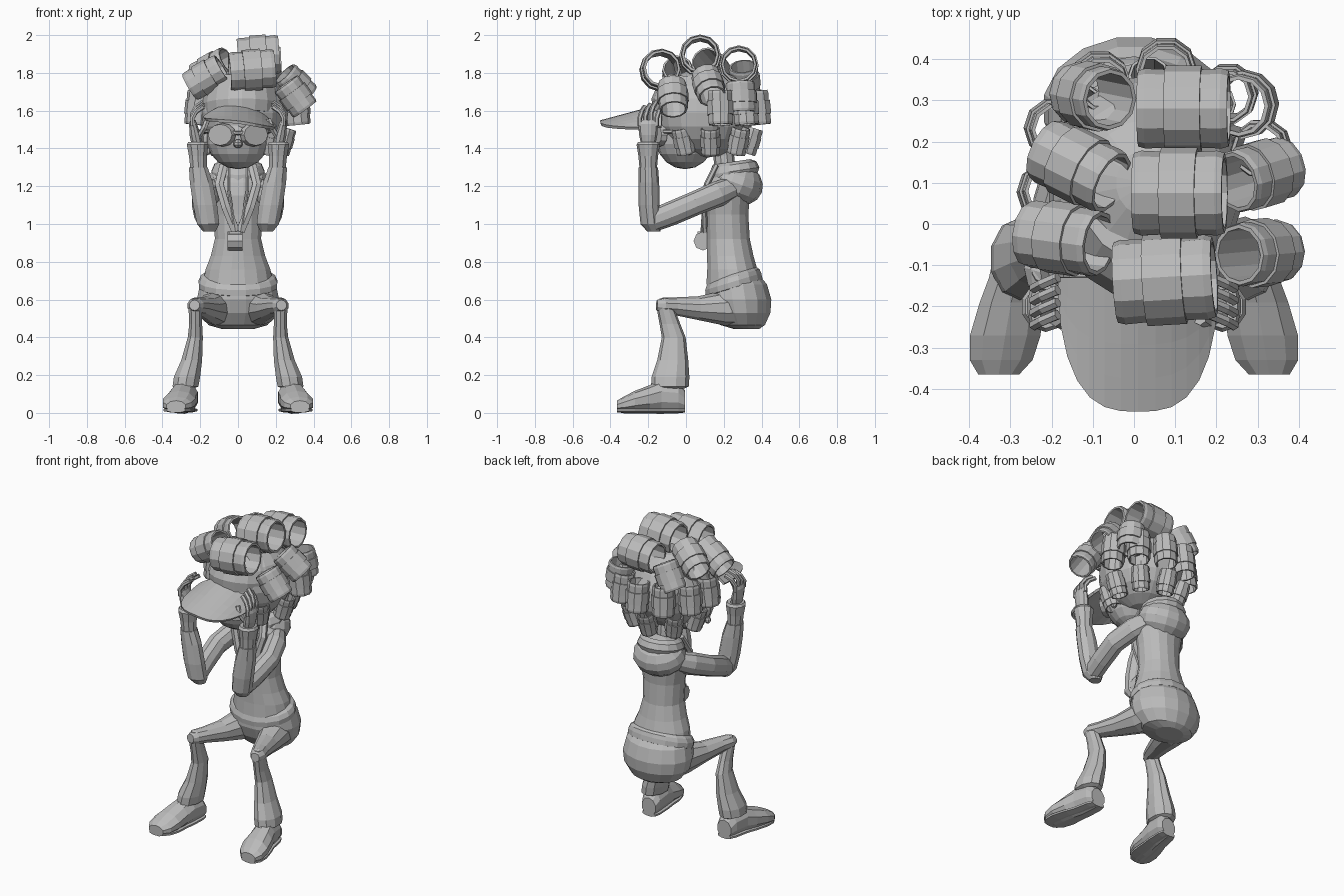
import bpy, bmesh, math
from mathutils import Vector, Matrix

cube = bpy.data.objects.get("Cube")
if cube:
    bpy.data.objects.remove(cube, do_unlink=True)

clay = bpy.data.materials.new("plain grey")
clay.use_nodes = True
shade = (0.5, 0.5, 0.5, 1)
clay.diffuse_color = shade
clay.node_tree.nodes["Principled BSDF"].inputs["Base Color"].default_value = shade


def finish(name, bm, mirror=False):
    bmesh.ops.recalc_face_normals(bm, faces=bm.faces)
    mesh = bpy.data.meshes.new(name)
    bm.to_mesh(mesh)
    bm.free()
    mesh.materials.append(clay)
    obj = bpy.data.objects.new(name, mesh)
    bpy.context.collection.objects.link(obj)
    if mirror:
        mod = obj.modifiers.new("mirror", "MIRROR")
        mod.use_mirror_merge = False
    return obj


def loft(name, rings, axis=None, sides=10, mirror=False):
    """Skin elliptical rings (x, y, z, width, depth) along a path."""
    bm = bmesh.new()
    centres = [Vector(r[:3]) for r in rings]
    loops = []
    for i, ring in enumerate(rings):
        ahead = centres[min(i + 1, len(rings) - 1)]
        behind = centres[max(i - 1, 0)]
        t = Vector(axis or (ahead - behind)).normalized()
        side = Vector((1, 0, 0))
        side = (side - t * side.dot(t)).normalized()
        up = t.cross(side)
        loop = []
        for k in range(sides):
            a = math.tau * (k + 0.5) / sides
            offset = side * math.cos(a) * ring[3] + up * math.sin(a) * ring[4]
            loop.append(bm.verts.new(centres[i] + offset))
        loops.append(loop)
    for low, high in zip(loops, loops[1:]):
        for k in range(sides):
            n = (k + 1) % sides
            bm.faces.new((low[k], low[n], high[n], high[k]))
    bm.faces.new(loops[0])
    bm.faces.new(loops[-1])
    return finish(name, bm, mirror)


def rod(name, points, radius, mirror=False, flat=1):
    return loft(name, [(*p, radius, radius * flat) for p in points], sides=6, mirror=mirror)


def ball(name, centre, size, mirror=False, segments=14, pitch=0):
    bm = bmesh.new()
    place = (Matrix.Translation(centre) @ Matrix.Rotation(pitch, 4, "X")
             @ Matrix.Diagonal((*size, 1)))
    bmesh.ops.create_uvsphere(bm, u_segments=segments, v_segments=segments // 2 + 1, radius=1, matrix=place)
    return finish(name, bm, mirror)


def curler(name, centre, axis, radius, length, sides=12):
    """Hollow stepped roller spun from a closed profile."""
    profile = [(-.5, .8), (-.5, .92), (-.42, .97), (-.2, .95), (-.2, 1.04), (.2, 1.04),
               (.2, .95), (.42, .97), (.5, .92), (.5, .8)]
    turn = Vector((0, 0, 1)).rotation_difference(Vector(axis)).to_matrix()
    bm = bmesh.new()
    loops = []
    for k in range(sides):
        a = math.tau * k / sides
        loops.append([bm.verts.new(Vector(centre) + turn @ Vector(
            (math.cos(a) * r * radius, math.sin(a) * r * radius, h * length))) for h, r in profile])
    for k in range(sides):
        here, there = loops[k], loops[(k + 1) % sides]
        for j in range(len(profile)):
            n = (j + 1) % len(profile)
            bm.faces.new((here[j], there[j], there[n], here[n]))
    return finish(name, bm)


UP = (0, 0, 1)
FORWARD = (0, -1, 0)
TILT = (0, -.3, 1)

# Hips, legs and shoes
loft("hips", [(0, .32, .445, .09, .07), (0, .3, .465, .16, .12), (0, .29, .53, .21, .16),
              (0, .28, .6, .222, .175), (0, .27, .68, .205, .162), (0, .26, .73, .17, .13)], UP, 16)
loft("thigh", [(.1, .32, .56, .095, .095), (.12, .2, .555, .09, .092), (.16, .06, .555, .068, .062),
               (.2, -.06, .565, .052, .047), (.225, -.12, .568, .046, .044),
               (.23, -.155, .57, .028, .028)], mirror=True)
loft("flared_lower_leg", [(.225, -.112, .605, .022, .028), (.226, -.11, .56, .038, .046),
                          (.224, -.085, .47, .036, .055), (.226, -.065, .4, .042, .063),
                          (.245, -.07, .28, .058, .082), (.27, -.082, .19, .073, .1),
                          (.278, -.085, .14, .072, .1), (.278, -.085, .13, .05, .08)], UP, mirror=True)
shoe = [(.268, -.005, .06, .05, .058), (.272, -.04, .08, .064, .082), (.283, -.13, .085, .072, .09),
        (.298, -.19, .072, .08, .076), (.312, -.27, .057, .09, .06), (.322, -.33, .042, .08, .044),
        (.328, -.365, .035, .052, .03)]
loft("shoe", shoe, FORWARD, mirror=True)
loft("shoe_sole", [(x, y, .015, w * .97, .015) for x, y, z, w, d in shoe], FORWARD, 8, True)

# Torso, hem and neck
loft("torso", [(0, .26, .68, .19, .155), (0, .245, .76, .175, .135), (0, .235, .83, .147, .125),
               (0, .225, .92, .125, .115), (0, .22, 1.05, .13, .112), (0, .22, 1.15, .15, .12),
               (0, .22, 1.22, .15, .105), (0, .22, 1.28, .1, .08), (0, .21, 1.31, .06, .06)], UP, 16)
loft("jacket_hem", [(0, .255, .655, .185, .145), (0, .255, .665, .21, .16), (0, .25, .695, .212, .158),
                    (0, .25, .72, .2, .148), (0, .25, .735, .18, .13)], TILT, 16)
loft("neck", [(0, .21, 1.24, .055, .055), (0, .2, 1.36, .052, .055), (0, .18, 1.46, .06, .06)])
ball("hood", (0, .27, 1.215), (.165, .14, .115), pitch=-.35)
loft("hood_collar", [(0, .25, 1.25, .135, .13), (0, .255, 1.28, .143, .135), (0, .255, 1.315, .128, .118),
                     (0, .25, 1.33, .1, .09), (0, .25, 1.305, .08, .07)], (0, -.15, 1), 14)
rod("lapel", [(.075, .16, 1.31), (.1, .11, 1.21), (.065, .095, 1.09), (.012, .1, .96)], .026, True, .6)
rod("neck_cord", [(.05, .15, 1.31), (.05, .1, 1.18), (.012, .085, .95)], .009, True)

# Pendant whistle
bm = bmesh.new()
bmesh.ops.create_cone(bm, cap_ends=True, segments=8, radius1=.05, radius2=.05, depth=.08,
                      matrix=Matrix.Translation((-.015, .09, .91)) @ Matrix.Rotation(math.pi / 2, 4, "Y"))
finish("whistle", bm)
loft("whistle_mouthpiece", [(-.015, .1, .945, .045, .022), (-.015, .06, .945, .045, .022)], FORWARD, 4)

# Arms raised to the cap
loft("upper_arm", [(.11, .24, 1.19, .05, .06), (.15, .17, 1.16, .06, .068), (.185, .05, 1.11, .062, .064),
                   (.175, -.08, 1.055, .06, .064), (.16, -.17, 1.02, .058, .06),
                   (.158, -.215, 1.005, .04, .04)], mirror=True)
loft("forearm_sleeve", [(.152, -.17, .96, .035, .035), (.158, -.185, 1.0, .062, .056),
                        (.174, -.195, 1.1, .067, .056), (.194, -.197, 1.22, .064, .055),
                        (.21, -.2, 1.3, .052, .052)], UP, mirror=True)
loft("cuff", [(.208, -.2, 1.28, .045, .045), (.212, -.2, 1.36, .05, .052), (.214, -.2, 1.42, .06, .062),
              (.214, -.2, 1.435, .052, .053)], UP, mirror=True)
loft("palm", [(.216, -.2, 1.42, .032, .038), (.226, -.2, 1.47, .032, .048), (.238, -.2, 1.53, .022, .052),
              (.238, -.2, 1.55, .014, .045)], UP, mirror=True)
for i in range(4):
    y = -.245 + .03 * i
    rise = .012 * (i % 3)
    rod("finger", [(.24, y, 1.52), (.242, y, 1.56 + rise), (.222, y + .01, 1.595 + rise),
                   (.185, y + .025, 1.62 + rise)], .013, True)
rod("thumb", [(.21, -.22, 1.46), (.178, -.24, 1.51), (.16, -.23, 1.555)], .016, True)

# Head and face
ball("face", (0, -.005, 1.45), (.165, .155, .16), segments=16)
ball("scalp", (.03, .1, 1.59), (.24, .26, .24), segments=18)
ball("nose", (0, -.172, 1.425), (.026, .03, .024), segments=8)
ball("ear", (.165, .03, 1.45), (.025, .035, .045), True, 8)
ball("earring", (.165, .015, 1.385), (.02, .02, .022), True, 8)
bm = bmesh.new()
bmesh.ops.create_cone(bm, cap_ends=True, segments=12, radius1=.08, radius2=.072, depth=.03,
                      matrix=Matrix.Translation((.088, -.15, 1.472)) @ Matrix.Rotation(.5, 4, "Z")
                      @ Matrix.Diagonal((1, 1, .78, 1)) @ Matrix.Rotation(math.pi / 2, 4, "X"))
finish("sunglasses_lens", bm, True)
rod("sunglasses_arm", [(.15, -.12, 1.49), (.178, -.04, 1.49), (.175, .06, 1.48)], .01, True)
rod("sunglasses_bridge", [(0, -.178, 1.48), (.03, -.175, 1.485)], .011, True)

# Cap with a broad, arched visor that dips to one side
loft("cap_band", [(.02, .05, 1.57, .205, .23), (.02, .05, 1.63, .212, .235), (.02, .06, 1.7, .2, .215),
                  (.02, .08, 1.77, .15, .17)], (0, .15, 1), 18)
bm = bmesh.new()
COLS, ROWS = 14, 4
grid = []
for j in range(ROWS + 1):
    t = j / ROWS
    row = []
    for i in range(COLS + 1):
        u = math.sin((i / COLS - .5) * math.pi * .96)
        reach = (1 - abs(u) ** 3) ** .46
        arch = .09 * u * u * (1 - .6 * t * reach)
        row.append(bm.verts.new((.01 + .195 * u, -.13 - .325 * t * reach,
                                 1.635 - arch - .025 * u - .09 * t * reach)))
    grid.append(row)
for j in range(ROWS):
    for i in range(COLS):
        bm.faces.new((grid[j][i], grid[j][i + 1], grid[j + 1][i + 1], grid[j + 1][i]))
visor = finish("cap_visor", bm)
plate = visor.modifiers.new("thickness", "SOLIDIFY")
plate.thickness = .016

# Large hair curlers over the crown: centre, axis, radius, length
crown = [
    ((.12, .28, 1.84), (1, 0, .05), .1, .22),
    ((.11, .075, 1.89), (1, 0, .08), .106, .22),
    ((.075, -.135, 1.815), (1, .06, .08), .106, .24),
    ((-.1, .31, 1.76), (.5, -.1, .9), .08, .17),
    ((-.135, .14, 1.82), (.8, -.4, .45), .085, .2),
    ((-.17, -.035, 1.775), (.85, -.12, .5), .085, .2),
    ((.265, .29, 1.67), (-.15, -.05, 1), .08, .16),
    ((.305, .12, 1.735), (-.65, -.2, .65), .08, .17),
    ((.305, -.07, 1.675), (-.55, -.05, .75), .08, .17),
]
for spec in crown:
    curler("crown_curler", *spec)

# Smaller curlers hanging in two rows round the sides and back
for i in range(6):
    a = math.radians(12 + 36 * i)
    c, s = math.cos(a), math.sin(a)
    curler("middle_curler", (.05 + .265 * c, .13 + .25 * s, 1.615), (-c * .1, -s * .1, 1), .07, .18, 10)
for i in range(7):
    a = math.radians(-50 + 47 * i)
    c, s = math.cos(a), math.sin(a)
    curler("lower_curler", (.04 + .2 * c, .14 + .2 * s, 1.44), (c * .3, s * .3, 1), .054, .14, 10)
